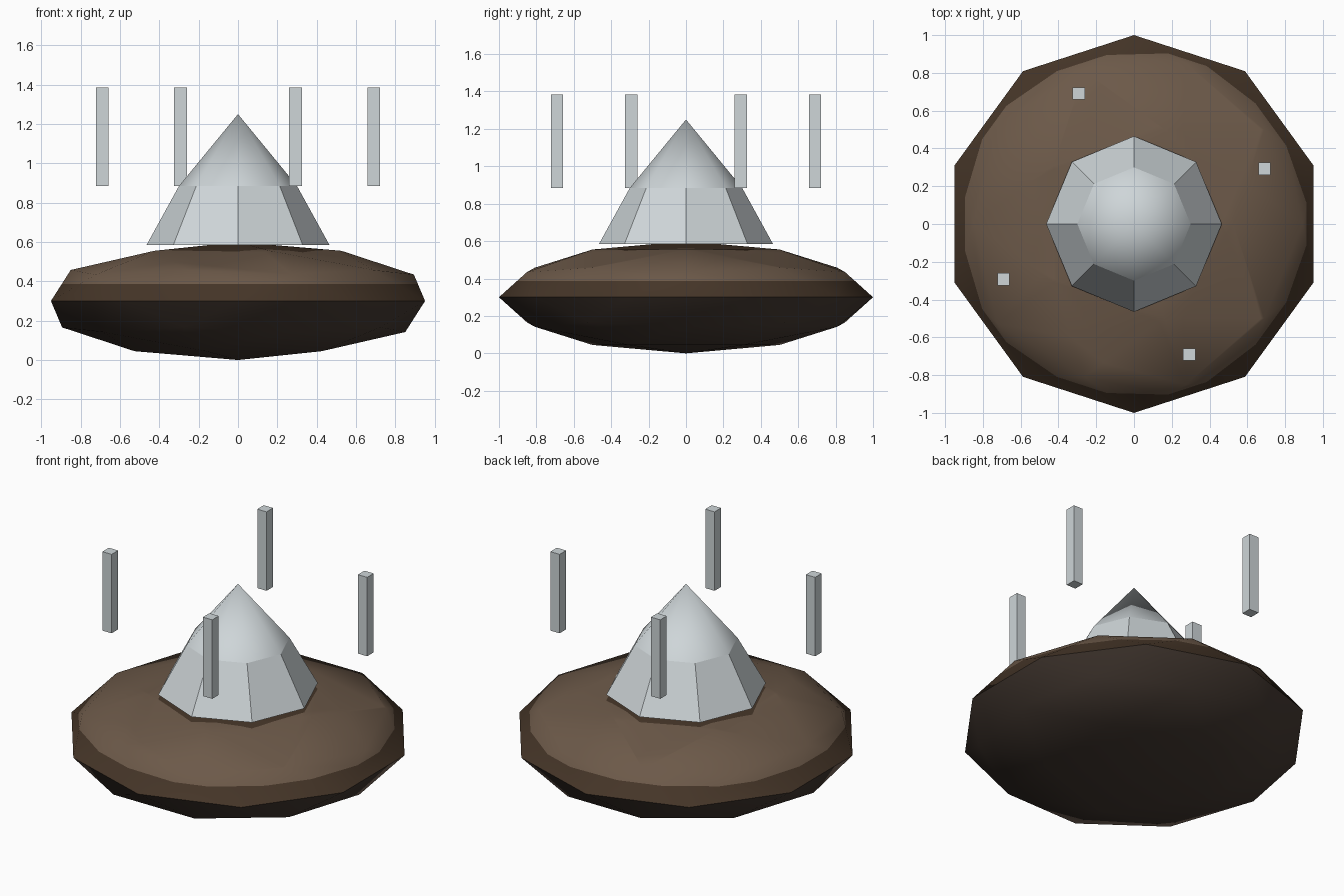
import bpy, bmesh, math
from mathutils import Vector

if "Cube" in bpy.data.objects:
    bpy.data.objects.remove(bpy.data.objects["Cube"])


def material(name, rgb):
    m = bpy.data.materials.new(name)
    m.diffuse_color = (*rgb, 1)
    m.use_nodes = True
    m.node_tree.nodes["Principled BSDF"].inputs["Base Color"].default_value = m.diffuse_color
    return m


SILVER = material("pale silver", (0.62, 0.67, 0.69))
BROWN = material("warm brown", (0.15, 0.10, 0.066))
DARK = material("dark brown", (0.060, 0.036, 0.021))
UNDER = material("underside brown", (0.060, 0.042, 0.032))


def finish(bm, name, mats):
    me = bpy.data.meshes.new(name)
    bm.to_mesh(me)
    bm.free()
    for m in mats:
        me.materials.append(m)
    ob = bpy.data.objects.new(name, me)
    bpy.context.collection.objects.link(ob)
    return ob


# Saucer hull: squashed low-poly sphere
bm = bmesh.new()
bmesh.ops.create_icosphere(bm, subdivisions=2, radius=1)
for v in bm.verts:
    v.co.z = v.co.z * 0.3 + 0.3

# cut the colour boundaries: rim line and octagon under the tower
bmesh.ops.bisect_plane(bm, geom=bm.verts[:] + bm.edges[:] + bm.faces[:],
                       plane_co=(0, 0, 0.387), plane_no=(0, 0, 1))
APOTHEM = 0.465 * math.cos(math.pi / 8)
sides = [Vector((math.cos(a), math.sin(a), 0))
         for a in (math.pi / 8 + i * math.pi / 4 for i in range(8))]
for n in sides:
    faces = [f for f in bm.faces if f.calc_center_median().z > 0.5]
    edges = {e for f in faces for e in f.edges}
    verts = {v for f in faces for v in f.verts}
    bmesh.ops.bisect_plane(bm, geom=list(verts) + list(edges) + faces,
                           plane_co=n * APOTHEM, plane_no=n)
for f in bm.faces:
    f.smooth = True
    c = f.calc_center_median()
    inside = all(c.dot(n) < APOTHEM for n in sides)
    if c.z < 0.3:
        f.material_index = 2
    elif c.z < 0.387 or inside:
        f.material_index = 1
for e in bm.edges:      # crease at the rim
    if all(abs(v.co.z - 0.3) < 1e-4 for v in e.verts):
        e.smooth = False
finish(bm, "saucer_hull", [BROWN, DARK, UNDER])


# Tower: flat-sided lower part and smooth pointed roof
def tapered(name, r1, r2, z1, z2, smooth):
    bm = bmesh.new()
    bmesh.ops.create_cone(bm, cap_ends=True, segments=8,
                          radius1=r1, radius2=r2, depth=z2 - z1)
    bmesh.ops.translate(bm, verts=bm.verts, vec=(0, 0, (z1 + z2) / 2))
    bmesh.ops.remove_doubles(bm, verts=bm.verts, dist=1e-4)
    for f in bm.faces:
        f.smooth = smooth and f.normal.z > -0.9
    for e in bm.edges:
        e.smooth = not all(abs(v.co.z - z1) < 1e-4 for v in e.verts)
    finish(bm, name, [SILVER])


tapered("tower_base", 0.465, 0.30, 0.585, 0.885, False)
tapered("tower_roof", 0.30, 0.0, 0.885, 1.25, True)

# Four floating posts
for i in range(4):
    a = math.radians(23 + 90 * i)
    bm = bmesh.new()
    bmesh.ops.create_cube(bm, size=1)
    for v in bm.verts:
        v.co = Vector((v.co.x * 0.065 + 0.75 * math.cos(a),
                       v.co.y * 0.065 + 0.75 * math.sin(a),
                       v.co.z * 0.50 + 1.135))
    finish(bm, f"floating_post_{i + 1}", [SILVER])
